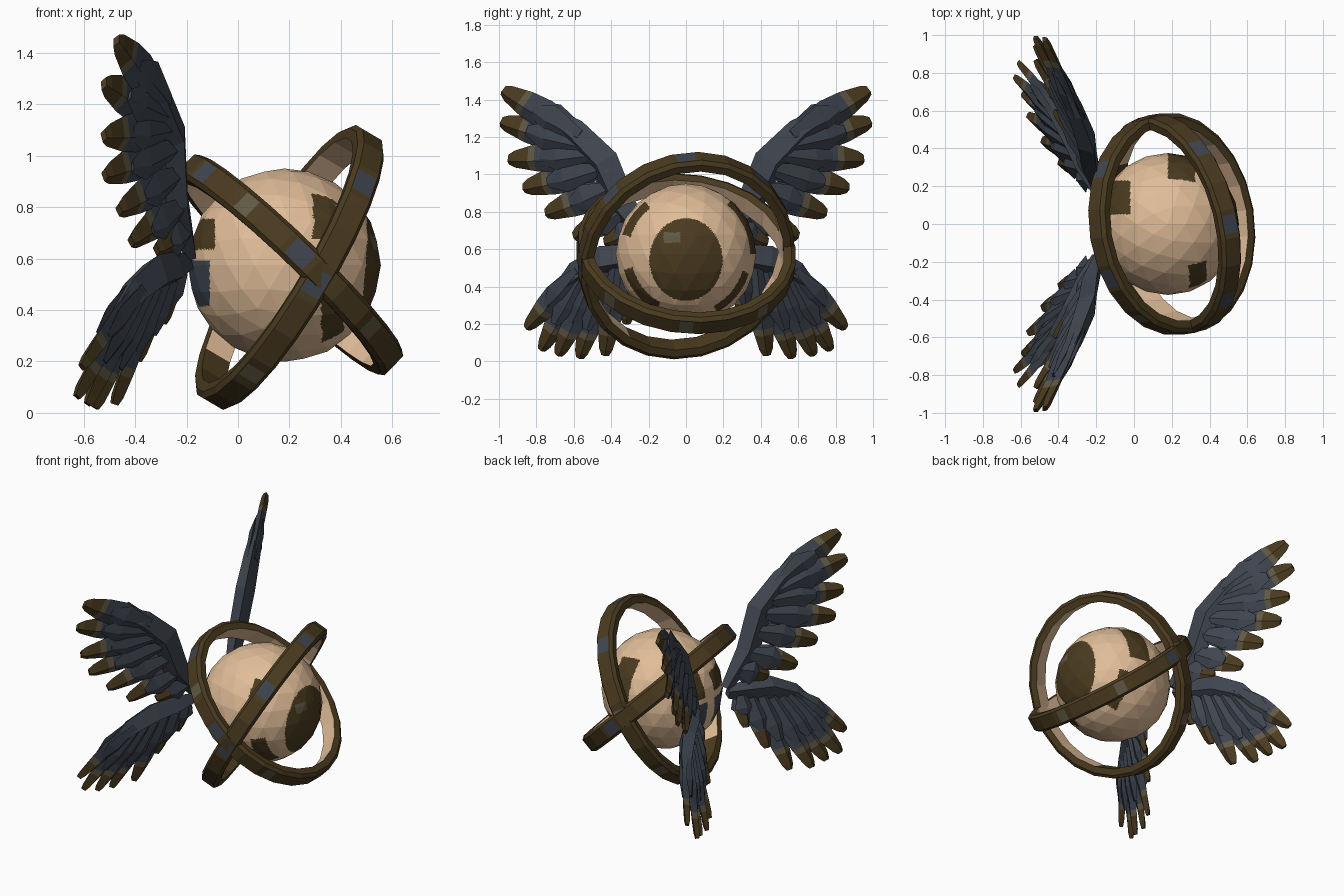
import bpy, bmesh, math
from mathutils import Vector

if "Cube" in bpy.data.objects:
    bpy.data.objects.remove(bpy.data.objects["Cube"])


def mat(name, rgb):
    m = bpy.data.materials.new(name)
    m.diffuse_color = (*rgb, 1)
    m.use_nodes = True
    m.node_tree.nodes["Principled BSDF"].inputs["Base Color"].default_value = m.diffuse_color
    return m


MATS = [mat("pale_skin", (0.75, 0.51, 0.315)), mat("dark_bronze", (0.07, 0.044, 0.014)),
        mat("slate_feather", (0.05, 0.06, 0.08)), mat("olive_tan", (0.12, 0.1, 0.06))]
SKIN, BRONZE, SLATE, OLIVE = range(4)


def finish(bm, name):
    bmesh.ops.recalc_face_normals(bm, faces=bm.faces)
    me = bpy.data.meshes.new(name)
    bm.to_mesh(me)
    bm.free()
    for m in MATS:
        me.materials.append(m)
    ob = bpy.data.objects.new(name, me)
    bpy.context.collection.objects.link(ob)
    return ob


# eyeball: faceted ball, finely cut so painted patches get clean borders
CENTRE = Vector((0.18, 0, 0.575))


def eye_colour(p):
    r = math.hypot(p.y, p.z)
    a = math.degrees(math.atan2(p.z, abs(p.y)))
    if p.x > 0:
        if math.hypot(p.y / 0.195, (p.z + 0.03) / 0.22) < 1:    # iris with a small glint
            glint = -0.12 < p.y < -0.03 and 0.06 < p.z < 0.115
            return OLIVE if glint else BRONZE
        if p.y < 0:                                     # arcs round the iris
            arc = (0.31 < r < 0.355 and 17 < a < 52) or (0.293 < r < 0.342 and -62 < a < -14)
        else:
            arc = (r > 0.342 and 0 < a < 50) or (0.315 < r < 0.352 and -62 < a < -17)
        return BRONZE if arc else SKIN
    if p.x < -0.2 and 0.05 < p.y < 0.23 and p.z > 0.05:     # patches by the wing roots
        return BRONZE
    if p.x < -0.27 and p.y < -0.04 and 0.06 < p.z < 0.18:
        return BRONZE
    if p.x < -0.29 and abs(p.y) > 0.04 and -0.16 < p.z < 0.02:
        return SLATE
    return SKIN


bm = bmesh.new()
bmesh.ops.create_icosphere(bm, subdivisions=3, radius=0.376)
bmesh.ops.subdivide_edges(bm, edges=bm.edges[:], cuts=9, use_grid_fill=True)
for f in bm.faces:
    f.material_index = eye_colour(f.calc_center_median())
bmesh.ops.translate(bm, verts=bm.verts, vec=CENTRE)
finish(bm, "eyeball")


# rings: bevelled band swept around a tilted ellipse, skin coloured inside
def ring(name, centre, theta, tilt, r_long, r_short, slate, olive, dark_end, n=24):
    th, ti = math.radians(theta), math.radians(tilt)
    e1 = Vector((math.cos(th), 0, math.sin(th)))
    e2 = Vector((0, -math.cos(ti), 0)) + Vector((math.sin(th), 0, -math.cos(th))) * math.sin(ti)
    axis = e1.cross(e2)
    prof = [(0, -0.044), (0, 0.044), (-0.022, 0.06), (-0.064, 0.056),
            (-0.064, -0.056), (-0.022, -0.06)]
    bm = bmesh.new()
    loops = []
    for i in range(n):
        a = 2 * math.pi * (i - 0.5) / n
        loops.append([bm.verts.new(Vector(centre) + e1 * math.cos(a) * (r_long + dr)
                                   + e2 * math.sin(a) * (r_short + dr) + axis * w)
                      for dr, w in prof])
    outer = []
    for i in range(n):
        A, B = loops[i], loops[(i + 1) % n]
        for j in range(6):
            k = (j + 1) % 6
            f = bm.faces.new((A[j], A[k], B[k], B[j]))
            inner = j == 3 and math.cos(2 * math.pi * i / n) > dark_end
            f.material_index = SKIN if inner else BRONZE
            if j == 0 and i in slate + olive:
                outer.append((i, f))
    # small inlaid spots on some outer facets
    bmesh.ops.recalc_face_normals(bm, faces=bm.faces)
    bmesh.ops.inset_individual(bm, faces=[f for _, f in outer], thickness=0.006)
    for i, f in outer:
        f.material_index = SLATE if i in slate else OLIVE
        c = f.calc_center_median()
        t = f.normal.cross(axis).normalized()
        for v in f.verts:
            v.co -= t * (v.co - c).dot(t) * (0.3 if i in slate else 0.5)
    finish(bm, name)


ring("ring_rising", (0.20, 0, 0.566), 59.5, 12, 0.614, 0.586,
     (0, 3, 6, 21), (9, 15, 18), -0.8)
ring("ring_falling", (0.20, 0, 0.576), -44, -6, 0.57, 0.588,
     (6, 10, 14, 18), (0, 3, 8, 21), -2)


# wings: lofted diamond sections laid on a slanted sheet x = a + b*y + c*z
def loft(bm, place, stations, cols):
    """stations: (y, z, dir_y, dir_z, half_width, half_thickness, offset)"""
    loops = []
    for y, z, dy, dz, w, t, o in stations:
        loops.append([bm.verts.new(place(*q)) for q in
                      ((y - dz * w, z + dy * w, o), (y + dz * w * 0.2, z - dy * w * 0.2, o + t),
                       (y + dz * w, z - dy * w, o), (y - dz * w * 0.2, z + dy * w * 0.2, o - t))])
    for i in range(len(loops) - 1):
        for j in range(4):
            k = (j + 1) % 4
            bm.faces.new((loops[i][j], loops[i][k], loops[i + 1][k],
                          loops[i + 1][j])).material_index = cols[i]
    bm.faces.new(loops[0]).material_index = cols[0]
    bm.faces.new(loops[-1]).material_index = cols[-1]


def feather(bm, place, base, tip, width, thick, offset, painted):
    d = Vector(tip) - Vector(base)
    u = d.normalized()
    L = d.length
    if painted:                      # long feather with tan band and bronze tip
        cut = max(0.5, 1 - 0.11 / L)
        band = cut - 0.035 / L
        prof = [(0, 0.6, 1), (cut * 0.6, 1, 1), (band, 0.88, 1),
                (cut, 0.78, 1), (1 - (1 - cut) * 0.3, 0.55, 0.9), (1, 0.32, 0.6)]
        cols = [SLATE, SLATE, OLIVE, BRONZE, BRONZE]
    else:                            # short covert
        prof = [(0, 0.45, 0.8), (0.65, 1, 1), (1, 0.35, 0.3)]
        cols = [SLATE, SLATE]
    loft(bm, place, [(base[0] + d.x * t, base[1] + d.y * t, u.x, u.y,
                      width * w, thick * h, offset) for t, w, h in prof], cols)


def wing(name, side, sheet, arm, feathers, width):
    a, b, c = sheet
    n = Vector((1, -b, -c)).normalized()

    def place(y, z, o):
        p = Vector((a + b * y + c * z, y, z)) + n * o
        p.y *= side
        return p

    bm = bmesh.new()
    for i, (y0, z0, y1, z1) in enumerate(feathers):
        base, tip = Vector((y0, z0)), Vector((y1, z1))
        feather(bm, place, base, tip, width, 0.026, 0.006 * (-1) ** i, True)
        for o in (0.024, -0.024):
            feather(bm, place, base, base.lerp(tip, 0.6 + 0.06 * (i % 2)),
                    width * 0.95, 0.022, o, False)
    # feathered arm along the leading edge
    pts = [Vector(p) for p in arm]
    size = [(0.035, 0.03), (0.07, 0.055), (0.08, 0.06), (0.07, 0.05), (0.03, 0.025)]
    st = []
    for i, p in enumerate(pts):
        d = (pts[min(i + 1, len(pts) - 1)] - pts[max(i - 1, 0)]).normalized()
        st.append((p.x, p.y, d.x, d.y, *size[i], 0))
    loft(bm, place, st, [SLATE] * 4)
    finish(bm, name)


UPPER = [(0.56, 1.21, 0.975, 1.45), (0.55, 1.16, 0.99, 1.28), (0.51, 1.11, 0.945, 1.08),
         (0.46, 1.03, 0.87, 0.925), (0.40, 0.93, 0.745, 0.79), (0.33, 0.81, 0.60, 0.665),
         (0.26, 0.71, 0.43, 0.635)]
LOWER = [(0.57, 0.49, 0.85, 0.18), (0.54, 0.49, 0.775, 0.06), (0.49, 0.48, 0.68, 0.035),
         (0.43, 0.49, 0.57, 0.017), (0.37, 0.51, 0.43, 0.035), (0.30, 0.52, 0.32, 0.20),
         (0.24, 0.55, 0.23, 0.35)]
for label, s in (("near", -1), ("far", 1)):
    wing("upper_wing_" + label, s, (-0.199, -0.55, 0.177),
         [(0.17, 0.61), (0.33, 0.82), (0.44, 1.07), (0.60, 1.23), (0.82, 1.375)], UPPER, 0.082)
    wing("lower_wing_" + label, s, (-0.32, -0.415, 0.335),
         [(0.17, 0.58), (0.30, 0.56), (0.44, 0.54), (0.58, 0.47), (0.72, 0.33)], LOWER, 0.066)
